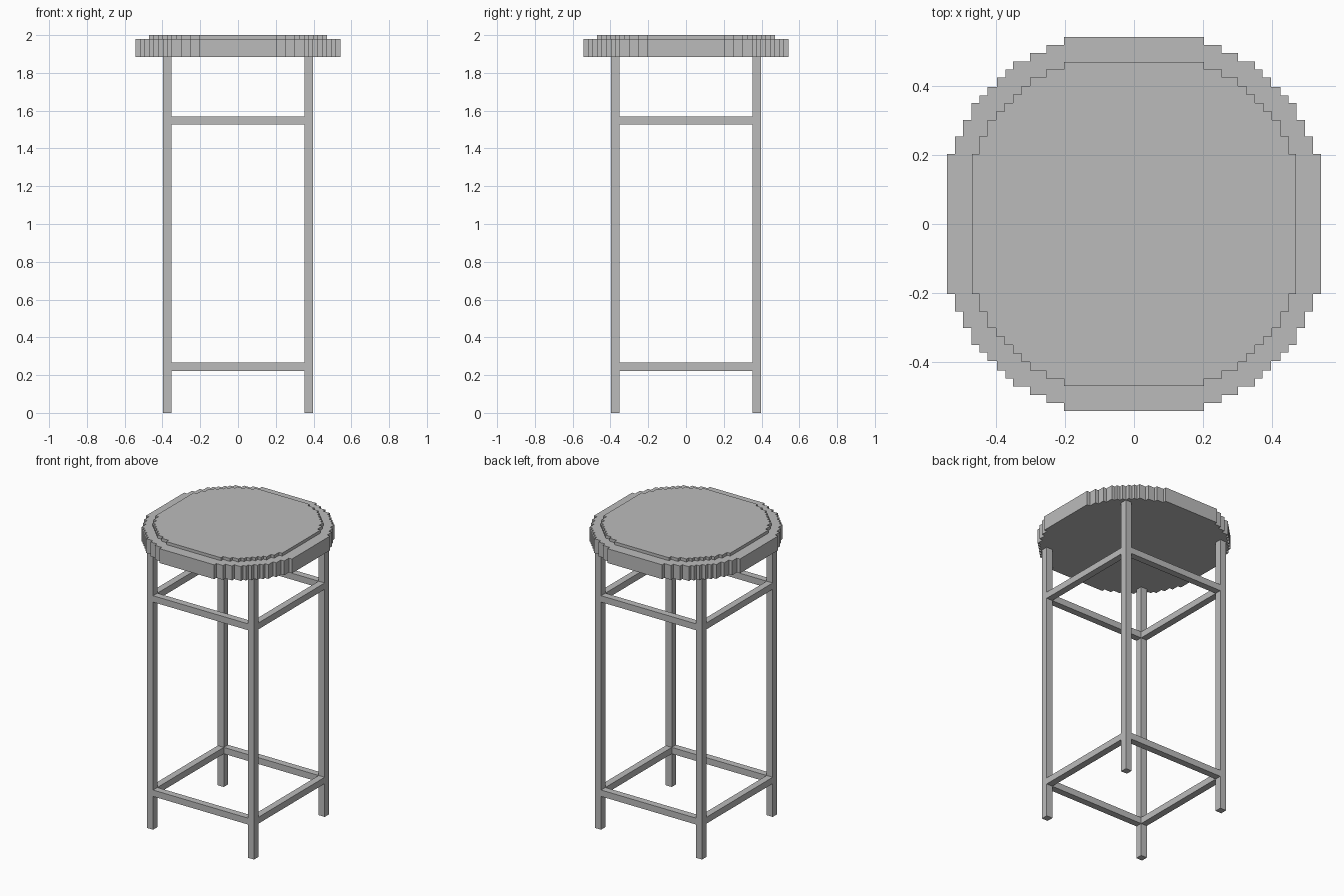
import bpy
import bmesh

cube = bpy.data.objects.get("Cube")
if cube:
    bpy.data.objects.remove(cube, do_unlink=True)

grey = bpy.data.materials.new("plain grey")
COLOUR = (0.5, 0.5, 0.5, 1)
grey.diffuse_color = COLOUR
grey.use_nodes = True
grey.node_tree.nodes["Principled BSDF"].inputs["Base Color"].default_value = COLOUR


def finish(name, bm):
    bmesh.ops.recalc_face_normals(bm, faces=bm.faces)
    mesh = bpy.data.meshes.new(name)
    bm.to_mesh(mesh)
    bm.free()
    mesh.materials.append(grey)
    bpy.context.collection.objects.link(bpy.data.objects.new(name, mesh))


def box(name, low, high):
    bm = bmesh.new()
    bmesh.ops.create_cube(bm, size=1)
    for v in bm.verts:
        v.co = [(a + b) / 2 + c * (b - a) for a, b, c in zip(low, high, v.co)]
    finish(name, bm)


def stepped_disc(name, corners, z0, z1):
    """Extrude a staircase outline given the outer corners of half a quadrant."""
    corners = corners + [(y, x) for x, y in reversed(corners)]
    quarter = []
    for (x, y), (_, y_next) in zip(corners, corners[1:]):
        quarter += [(x, y), (x, y_next)]
    quarter.append(corners[-1])
    outline = []
    for _ in range(4):
        outline += quarter
        quarter = [(y, -x) for x, y in quarter]
    bm = bmesh.new()
    face = bm.faces.new([bm.verts.new((x, y, z0)) for x, y in outline])
    top = bmesh.ops.extrude_face_region(bm, geom=[face], use_keep_orig=True)["geom"]
    for v in top:
        if isinstance(v, bmesh.types.BMVert):
            v.co.z = z1
    finish(name, bm)


# Round seat with stair-stepped edge, and the thin raised pad on it
SEAT_Z, PAD_Z = 1.884, 1.98
stepped_disc("seat", [(0.203, 0.542), (0.253, 0.519), (0.302, 0.495), (0.351, 0.471),
                      (0.373, 0.447), (0.397, 0.424)], SEAT_Z, PAD_Z)
stepped_disc("seat_pad", [(0.203, 0.47), (0.255, 0.447), (0.302, 0.424),
                          (0.326, 0.4), (0.351, 0.375)], PAD_Z, 2.0)

# Four square legs
OUT, IN = 0.397, 0.352
spans = {"right": (-OUT, -IN), "left": (IN, OUT)}
depths = {"front": (-OUT, -IN), "back": (IN, OUT)}
for d, (y0, y1) in depths.items():
    for s, (x0, x1) in spans.items():
        box(f"{d}_{s}_leg", (x0, y0, 0), (x1, y1, SEAT_Z))

# Two square rings of rails between the legs
for level, z0, z1 in (("lower", 0.223, 0.266), ("upper", 1.526, 1.569)):
    for d, (y0, y1) in depths.items():
        box(f"{level}_{d}_rail", (-IN, y0, z0), (IN, y1, z1))
    for s, (x0, x1) in spans.items():
        box(f"{level}_{s}_rail", (x0, -IN, z0), (x1, IN, z1))
